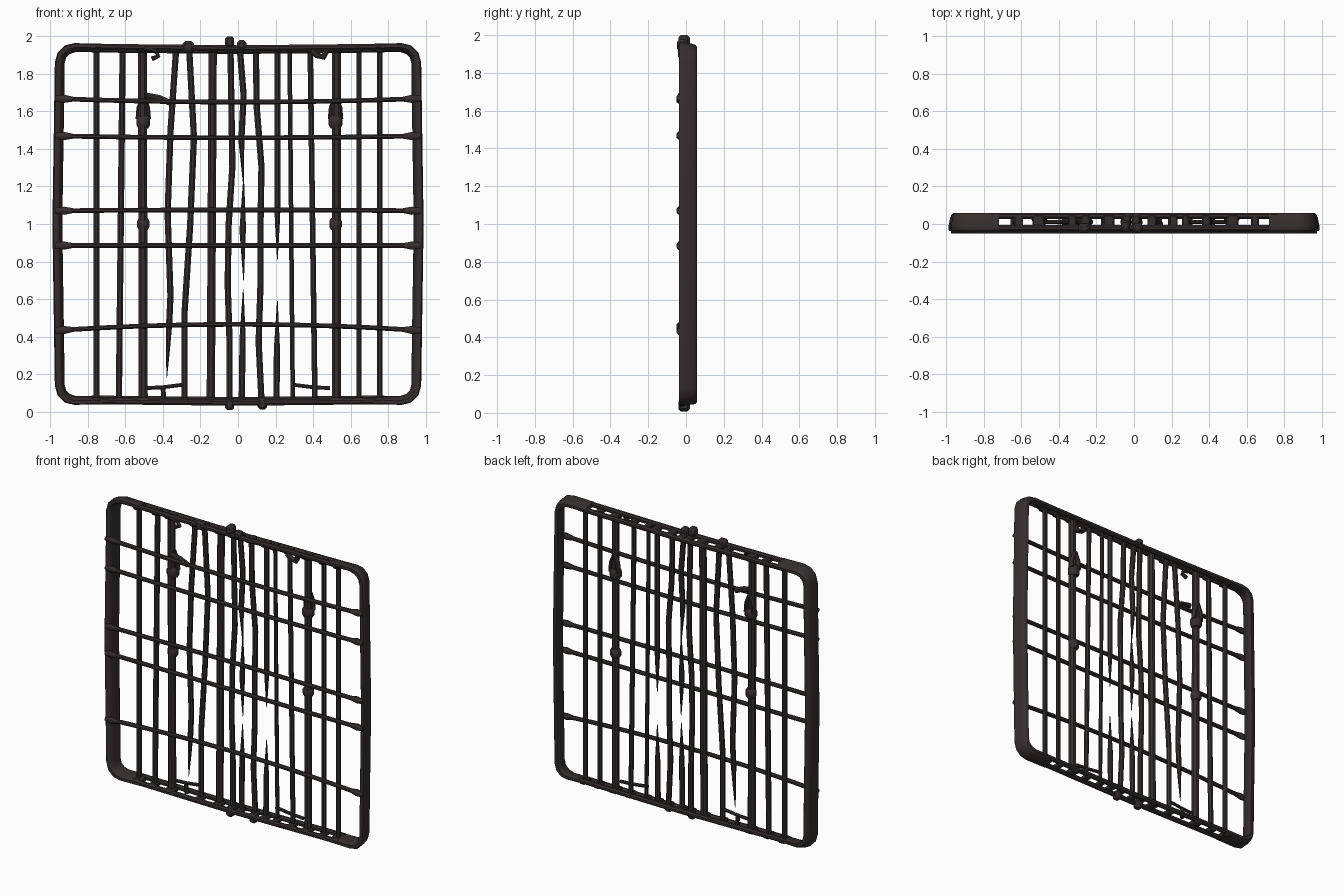
import bpy, bmesh, math
from mathutils import Vector

if "Cube" in bpy.data.objects:
    bpy.data.objects.remove(bpy.data.objects["Cube"], do_unlink=True)

iron = bpy.data.materials.new("dark_iron")
iron.use_nodes = True
color = (0.036, 0.028, 0.027, 1)
iron.diffuse_color = color
iron.node_tree.nodes["Principled BSDF"].inputs["Base Color"].default_value = color

TOP, BOTTOM, MIDDLE = 1.93, 0.06, 0.01


def finish(name, bm):
    mesh = bpy.data.meshes.new(name)
    bmesh.ops.recalc_face_normals(bm, faces=bm.faces)
    bm.to_mesh(mesh)
    bm.free()
    mesh.materials.append(iron)
    obj = bpy.data.objects.new(name, mesh)
    bpy.context.collection.objects.link(obj)
    bpy.ops.object.select_all(action="DESELECT")
    obj.select_set(True)
    bpy.context.view_layer.objects.active = obj
    bpy.ops.object.shade_smooth_by_angle(angle=math.radians(40))


def sweep(name, path, radius, y=MIDDLE, depth=None, sides=8, power=1.0, lean=0.0):
    """Tube through (x, z) points; radius is a number or a function of 0..1 along it."""
    bm = bmesh.new()
    pts = [Vector((x, y, z)) for x, z in path]
    last = len(pts) - 1
    rings = []
    for i, p in enumerate(pts):
        tangent = (pts[min(i + 1, last)] - pts[max(i - 1, 0)]).normalized()
        across = tangent.cross(Vector((0, 1, 0)))
        r = radius(i / last) if callable(radius) else radius
        ring = []
        for k in range(sides):
            a = 2 * math.pi * (k + 0.5) / sides
            c, s = (math.copysign(abs(v) ** power, v) for v in (math.cos(a), math.sin(a)))
            ring.append(bm.verts.new(p + across * (c * r - lean * s) + Vector((0, s * (depth or r), 0))))
        rings.append(ring)
    for a, b in zip(rings, rings[1:]):
        for k in range(sides):
            n = (k + 1) % sides
            bm.faces.new((a[k], a[n], b[n], b[k]))
    bm.faces.new(rings[0])
    bm.faces.new(rings[-1])
    finish(name, bm)


def block(name, center, size):
    bm = bmesh.new()
    bmesh.ops.create_cube(bm, size=1)
    bmesh.ops.scale(bm, vec=size, verts=bm.verts)
    bmesh.ops.translate(bm, vec=center, verts=bm.verts)
    bmesh.ops.bevel(bm, geom=bm.edges[:], offset=min(size) * 0.25, segments=1, affect="EDGES")
    finish(name, bm)


def spread(xs, start, end):
    """Place the x values evenly between two heights."""
    step = (end - start) / (len(xs) - 1)
    return [(x, start + step * i) for i, x in enumerate(xs)]


def resample(path, count):
    """Evenly spaced points along an evenly spaced path."""
    result = []
    for i in range(count):
        u = i / (count - 1) * (len(path) - 1)
        k = min(int(u), len(path) - 2)
        result.append(tuple(Vector(path[k]).lerp(Vector(path[k + 1]), u - k)))
    return result


def link(name, x, z, radius):
    block(name + "_rail_link", (x, MIDDLE, z), (2 * radius + 0.012, 0.08, 0.03))


# Deep side channels that wrap around the rounded corners, flaring toward the front
corner = [(0.87 + 0.08 * math.sin(a), 1.86 + 0.08 * math.cos(a))
          for a in (math.pi / 6 * i for i in range(4))]
upper = [(0.72, 1.94)] + corner
channel = upper + [(0.963, 1)] + [(x, 2 - z) for x, z in reversed(upper)]
for name, s in (("left", 1), ("right", -1)):
    sweep(name + "_frame_side", [(s * x, z) for x, z in channel],
          lambda t: 0.015 + 0.007 * min(1, 6 * t, 6 - 6 * t),
          depth=0.049, sides=12, power=0.55, lean=s * 0.01)

# Paired rails along the top and bottom, sagging a little at the centre
for name, y, inset in (("front", -0.022, 0.055), ("back", 0.043, 0.07)):
    for part, z in (("top", 2 - inset), ("bottom", inset)):
        sweep(f"{name}_{part}_rail", [(-0.78, z), (0, z - 0.008), (0.78, z)], 0.017, y)

# Straight uprights: x at the top, x at the bottom, radius
straight = [(-.755, -.755, .017), (-.615, -.635, .018), (-.51, -.505, .026),
            (-.135, -.145, .024), (.275, .292, .013), (.385, .41, .016),
            (.525, .525, .025), (.645, .645, .015), (.755, .755, .016)]
for i, (top_x, low_x, r) in enumerate(straight):
    name = f"straight_upright_{i + 1}"
    sweep(name, [(top_x, TOP), (low_x, BOTTOM)], r)
    link(name + "_top", top_x, TOP, r)
    link(name + "_bottom", low_x, BOTTOM, r)

# Bent uprights: x values from the top down
bent = {"outer": (-.26, -.235, -.255, -.285, -.285),
        "centre": (-.04, -.035, -.03, -.05, -.055, -.045, -.045),
        "inner": (.095, .1, .125, .12, .12, .11, .125)}
for name, xs in bent.items():
    sweep(f"bent_upright_{name}", spread(xs, TOP, BOTTOM), 0.018)
    link(f"bent_{name}_top", xs[0], TOP, 0.017)
    link(f"bent_{name}_bottom", xs[-1], BOTTOM, 0.017)

# Rusted-through uprights, each tapering to a point: root height, tip height, x values
broken = [(TOP, .18, (-.33, -.36, -.375, -.36, -.38)), (TOP, 1.2, (.01, .03, .018, .03)),
          (.95, 1.25, (.025, .03)), (.95, .7, (.025, .03)), (BOTTOM, .65, (.02, .028)),
          (TOP, .81, (.21, .21)), (BOTTOM, .59, (.205, .21))]
for i, (root, tip, xs) in enumerate(broken):
    name = f"broken_upright_{i + 1}"
    sweep(name, resample(spread(xs, root, tip), 13),
          lambda t: 0.002 + 0.016 * min(1, (1 - t) * abs(root - tip) / 0.26))
    if root in (TOP, BOTTOM):
        link(name, xs[0], root, 0.017)

# Cross bars over the front, flared where they meet the frame: end height, middle height
for i, (end_z, mid_z) in enumerate(((1.67, 1.65), (1.47, 1.46), (1.07, 1.075), (.885, .885), (.43, .465))):
    path = [(x, mid_z + (end_z - mid_z) * x * x)
            for x in (0.975 * k / 20 for k in range(-20, 21))]
    sweep(f"cross_bar_{i + 1}", path,
          lambda t: 0.0135 + 0.011 * max(0, 1 - abs(abs(2 * t - 1) - 0.955) * 18), y=-0.035, depth=0.016)

# Collars and forked hasps on the two main uprights
for name, x in (("right", -0.505), ("left", 0.52)):
    for part, z, r in (("upper", 1.545, 0.04), ("lower", 1.0, 0.036)):
        sweep(f"{name}_{part}_collar", [(x, z + h * r) for h in (-.9, -.4, .4, .9)],
              lambda t: r * (0.7 + 0.3 * (0.2 < t < 0.8)), y=0.018)
    for k in (-1, 1):
        sweep(f"{name}_hasp_arm", [(x + k * 0.03, 1.56), (x + k * 0.025, 1.62), (x, 1.68)],
              0.012, y=0.03, depth=0.02)

# Torn wire ends and hooks
sweep("bent_strap", [(-.49, 1.685), (-.42, 1.672), (-.36, 1.645)], 0.017, y=-0.025)
sweep("top_right_hook", [(-.5, 1.94), (-.44, 1.925), (-.425, 1.895), (-.46, 1.88)], 0.014, y=-0.025)
sweep("top_left_hook", [(.39, 1.925), (.42, 1.9), (.455, 1.89), (.475, 1.93)], 0.018, y=-0.025)
for name, s in (("left", 1), ("right", -1)):
    sweep(name + "_bottom_sliver", [(s * 0.28, 0.145), (s * 0.4, 0.13), (s * 0.49, 0.125)], 0.011)
sweep("right_sliver_post", [(-.4, .13), (-.395, BOTTOM)], 0.014)

# Clips and knots gripping the rails
block("top_clip", (-.045, -.01, 1.97), (.05, .06, .06))
block("bottom_clip", (-.045, -.01, .038), (.05, .06, .06))
block("bottom_side_clip", (.13, -.01, .042), (.05, .06, .06))
block("top_centre_knot", (.02, -.02, 1.955), (.05, .05, .05))
block("top_side_knot", (-.265, -.022, 1.945), (.06, .05, .06))
